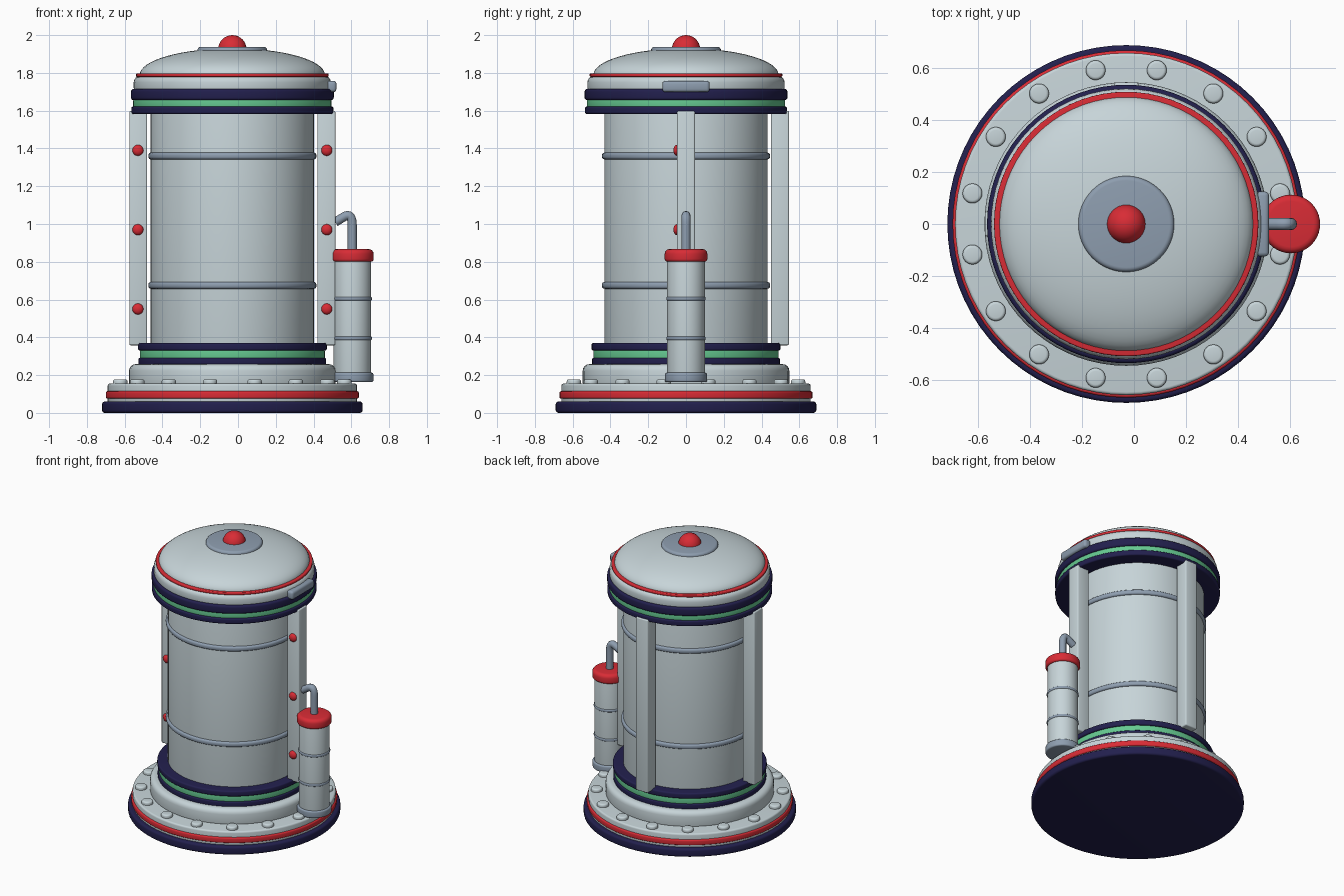
import bpy, bmesh
from math import sin, cos, pi, radians
from mathutils import Matrix, Vector

cube = bpy.data.objects.get("Cube")
if cube:
    bpy.data.objects.remove(cube)


def material(name, rgb):
    m = bpy.data.materials.new(name)
    m.use_nodes = True
    m.diffuse_color = (*rgb, 1)
    bsdf = next(n for n in m.node_tree.nodes if n.type == 'BSDF_PRINCIPLED')
    bsdf.inputs["Base Color"].default_value = (*rgb, 1)
    return m


white = material("pale_grey", (0.57, 0.66, 0.69))
steel = material("steel_blue", (0.27, 0.34, 0.43))
red = material("red", (0.69, 0.025, 0.036))
navy = material("navy", (0.016, 0.014, 0.075))
green = material("green", (0.13, 0.58, 0.28))

CX = -0.03      # axis of the main tank
TX = 0.605      # axis of the side canister


def finish(obj, mat):
    obj.data.materials.append(mat)
    bpy.ops.object.select_all(action='DESELECT')
    obj.select_set(True)
    bpy.context.view_layer.objects.active = obj
    bpy.ops.object.shade_smooth_by_angle(angle=radians(35))
    return obj


def from_bmesh(name, bm, mat):
    bmesh.ops.recalc_face_normals(bm, faces=bm.faces)
    mesh = bpy.data.meshes.new(name)
    bm.to_mesh(mesh)
    bm.free()
    obj = bpy.data.objects.new(name, mesh)
    bpy.context.collection.objects.link(obj)
    return finish(obj, mat)


def lathe(name, profile, mat, x=CX, y=0, steps=72):
    """Spin an (r, z) profile that starts and ends on the axis."""
    bm = bmesh.new()
    verts = [bm.verts.new((r, 0, z)) for r, z in profile]
    edges = [bm.edges.new(pair) for pair in zip(verts, verts[1:])]
    bmesh.ops.spin(bm, geom=verts + edges, axis=(0, 0, 1), cent=(0, 0, 0),
                   angle=2 * pi, steps=steps)
    bmesh.ops.remove_doubles(bm, verts=bm.verts, dist=0.0001)
    bmesh.ops.translate(bm, verts=bm.verts, vec=(x, y, 0))
    return from_bmesh(name, bm, mat)


def disc(name, r, z0, z1, mat, low=0.01, high=0.01, x=CX, y=0, steps=72):
    """Solid disc with rounded lower and upper rims."""
    arc = [i * pi / 8 for i in range(5)]
    prof = [(0, z0)]
    prof += [(r - low + low * sin(a), z0 + low - low * cos(a)) for a in arc]
    prof += [(r - high + high * cos(a), z1 - high + high * sin(a)) for a in arc]
    prof.append((0, z1))
    return lathe(name, prof, mat, x, y, steps)


def box(name, centre, size, mat, bevel):
    bm = bmesh.new()
    bmesh.ops.create_cube(bm, size=1, matrix=Matrix.Translation(centre) @ Matrix.Diagonal((*size, 1)))
    bmesh.ops.bevel(bm, geom=bm.edges[:], offset=bevel, segments=3, profile=0.5, affect='EDGES')
    return from_bmesh(name, bm, mat)


def ball(name, centre, scale, mat):
    bm = bmesh.new()
    bmesh.ops.create_uvsphere(bm, u_segments=32, v_segments=16, radius=1,
                              matrix=Matrix.Translation(centre) @ Matrix.Diagonal((*scale, 1)))
    return from_bmesh(name, bm, mat)


# Stepped base
disc("base_foot", 0.69, 0, 0.06, navy, 0.015, 0.015)
disc("base_plate", 0.66, 0.05, 0.155, white, 0.01, 0.012)
disc("base_stripe", 0.67, 0.075, 0.115, red)
disc("base_collar", 0.547, 0.15, 0.258, white, 0.01, 0.035)

# Rivets around the base
for i in range(16):
    a = (i + 0.5) * pi / 8
    disc(f"base_rivet_{i + 1}", 0.038, 0.15, 0.178, white, 0.004, 0.012,
         CX + 0.605 * cos(a), 0.605 * sin(a), 24)

# Lower and upper coloured trim
disc("lower_trim_bottom", 0.497, 0.25, 0.292, navy)
disc("lower_trim_middle", 0.49, 0.285, 0.335, green)
disc("lower_trim_top", 0.5, 0.33, 0.37, navy)
disc("upper_trim_bottom", 0.535, 1.582, 1.622, navy)
disc("upper_trim_middle", 0.525, 1.615, 1.662, green)
disc("upper_trim_top", 0.537, 1.655, 1.715, navy, 0.015, 0.015)

# Tank body and its hoops
disc("tank_body", 0.432, 0.35, 1.6, white, 0.005, 0.005)
for i, z in enumerate((0.675, 1.36)):
    disc(f"tank_hoop_{i + 1}", 0.445, z - 0.018, z + 0.018, steel, 0.014, 0.014)

# Domed lid
disc("lid_collar", 0.522, 1.71, 1.785, white, 0.01, 0.035)
disc("lid_stripe", 0.51, 1.779, 1.797, red, 0.006, 0.006)
dome = [(0, 1.78)] + [(0.49 * cos(i * pi / 32), 1.79 + 0.14 * sin(i * pi / 32)) for i in range(17)]
lathe("lid_dome", dome, white)
disc("lid_cap", 0.185, 1.908, 1.938, steel, 0.008, 0.018)
ball("lid_beacon", (CX, 0, 1.925), (0.075, 0.075, 0.075), red)

# Upright columns at both sides and the back
for name, dx, dy in (("left", 1, 0), ("right", -1, 0), ("back", 0, 1)):
    box(f"{name}_column", (CX + 0.498 * dx, 0.498 * dy, 0.978), (0.095, 0.095, 1.24), white, 0.008)
    for i in range(3 if dx else 0):
        ball(f"{name}_column_knob_{i + 1}", (CX + 0.5 * dx, -0.047, 0.55 + 0.42 * i),
             (0.029, 0.02, 0.029), red)

# Handle on the lid edge
box("lid_handle", (0.495, 0, 1.728), (0.052, 0.25, 0.06), steel, 0.016)

# Side canister
disc("canister_foot", 0.112, 0.163, 0.213, steel, 0.01, 0.01, TX, 0, 40)
disc("canister_body", 0.1, 0.2, 0.82, white, 0.005, 0.005, TX, 0, 40)
for i, z in enumerate((0.395, 0.605)):
    disc(f"canister_hoop_{i + 1}", 0.104, z - 0.01, z + 0.01, steel, 0.007, 0.007, TX, 0, 40)
disc("canister_cap", 0.113, 0.8, 0.867, red, 0.015, 0.025, TX, 0, 40)

# Bent pipe from canister to column
curve = bpy.data.curves.new("canister_pipe", 'CURVE')
curve.dimensions = '3D'
curve.bevel_depth = 0.024
curve.bevel_resolution = 4
curve.use_fill_caps = True
start, corner, bend, end = (Vector(p) for p in (
    (TX, 0, 0.85), (TX, 0, 0.99), (TX, 0, 1.065), (0.515, 0, 1.01)))
after = bend.lerp(end, 0.5)
path = [start] + [corner.lerp(bend, t).lerp(bend.lerp(after, t), t)
                  for t in (i / 8 for i in range(9))] + [end]
spline = curve.splines.new('POLY')
spline.points.add(len(path) - 1)
for point, co in zip(spline.points, path):
    point.co = (*co, 1)
pipe = bpy.data.objects.new("canister_pipe", curve)
bpy.context.collection.objects.link(pipe)
bpy.ops.object.select_all(action='DESELECT')
pipe.select_set(True)
bpy.context.view_layer.objects.active = pipe
bpy.ops.object.convert(target='MESH')
finish(bpy.context.view_layer.objects.active, steel)
